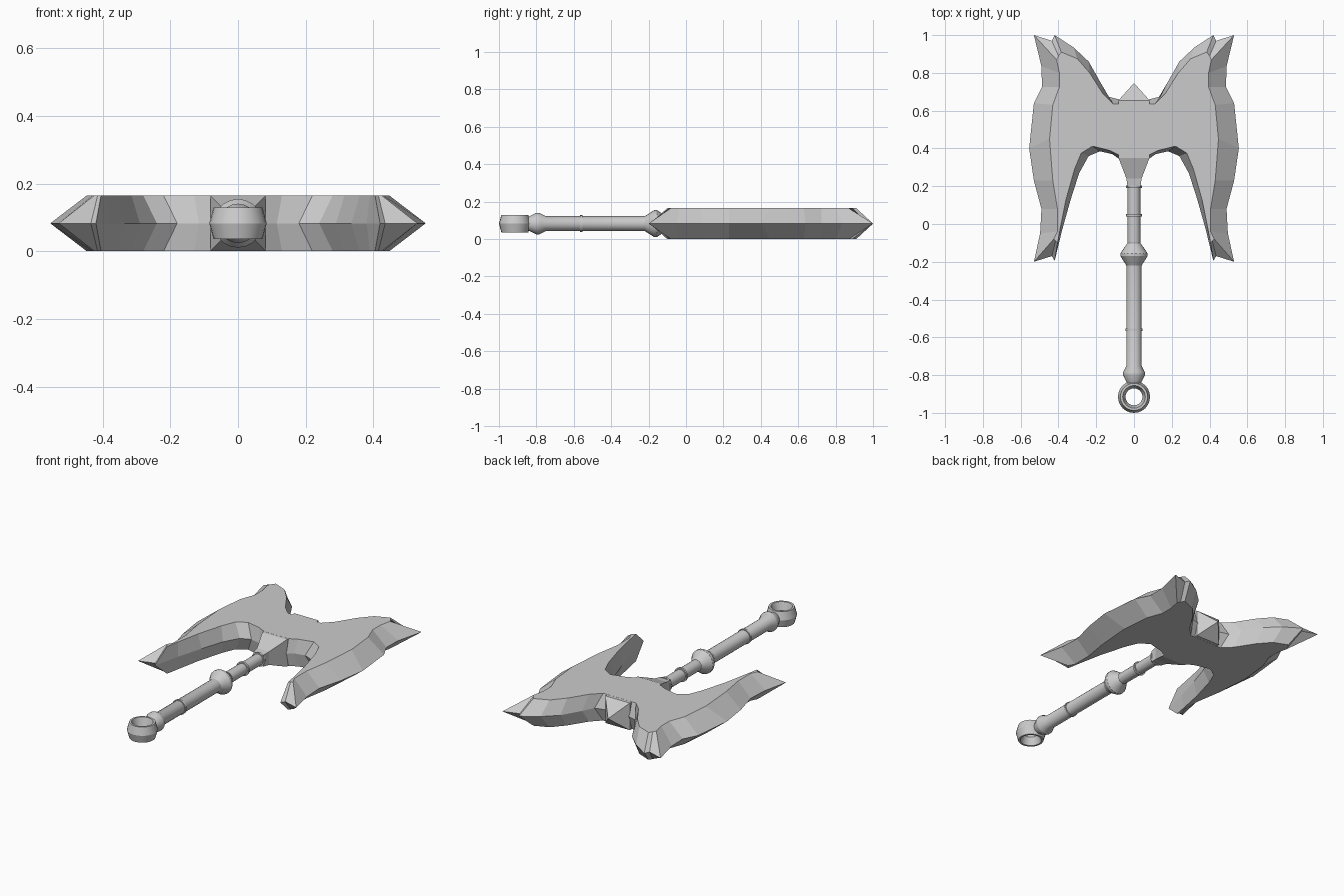
import bpy, bmesh, math

if "Cube" in bpy.data.objects:
    bpy.data.objects.remove(bpy.data.objects["Cube"])

ZC = 0.0825  # mid-plane height
HALF = 0.0825


def finish(name, bm, smooth=False):
    bmesh.ops.recalc_face_normals(bm, faces=bm.faces)
    me = bpy.data.meshes.new(name)
    bm.to_mesh(me)
    bm.free()
    ob = bpy.data.objects.new(name, me)
    bpy.context.collection.objects.link(ob)
    if smooth:
        bpy.ops.object.select_all(action='DESELECT')
        ob.select_set(True)
        bpy.context.view_layer.objects.active = ob
        bpy.ops.object.shade_smooth_by_angle(angle=math.radians(28))
    return ob


def bridge(bm, a, b):
    n = len(a)
    for i in range(n):
        j = (i + 1) % n
        bm.faces.new((a[i], a[j], b[j], b[i]))


def loft(name, rings, caps=True, closed=False, smooth=False):
    bm = bmesh.new()
    vr = [[bm.verts.new(p) for p in r] for r in rings]
    for a, b in zip(vr, vr[1:]):
        bridge(bm, a, b)
    if closed:
        bridge(bm, vr[-1], vr[0])
    elif caps:
        bm.faces.new(vr[0])
        bm.faces.new(vr[-1])
    return finish(name, bm, smooth)


# Double blade: flat outline top and bottom, wider sharp outline at mid height
flat = [(.08, .635), (.11, .635), (.165, .69), (.235, .80), (.30, .875),
        (.385, .91), (.40, .89), (.41, .87), (.395, .80), (.395, .725),
        (.43, .63), (.447, .45), (.43, .23), (.405, .08), (.405, -.04),
        (.425, -.08), (.415, -.09), (.405, -.10), (.39, -.02), (.36, .13),
        (.315, .29), (.28, .375), (.22, .412), (.13, .39), (.08, .365)]
edge = [(.08, .66), (.14, .675), (.175, .745), (.24, .86), (.32, .935),
        (.42, 1.0), (.435, .97), (.53, 1.0), (.49, .835), (.487, .725),
        (.53, .64), (.555, .40), (.53, .23), (.49, .08), (.497, -.05),
        (.53, -.20), (.435, -.17), (.42, -.195), (.38, -.03), (.335, .13),
        (.29, .27), (.24, .36), (.18, .385), (.115, .37), (.08, .345)]


def outline(half, z):
    return [(x, y, z) for x, y in half] + [(-x, y, z) for x, y in reversed(half)]


loft("double_blade", [outline(flat, 0), outline(edge, ZC), outline(flat, 2 * HALF)])


# Square socket in the middle, tapering to the handle, with a pyramid spike
def square(y, r):
    return [(sx * r, y, ZC + sz * r) for sx, sz in ((-1, -1), (1, -1), (1, 1), (-1, 1))]


loft("socket", [square(.195, .034), square(.24, .04), square(.35, .082), square(.655, .082)])
loft("top_spike", [square(.655, .082), square(.745, .001)])


# Turned handle along y: list of (y, radius)
def lathe_y(name, profile, n=20):
    rings = [[(r * math.cos(2 * math.pi * k / n), y, ZC + r * math.sin(2 * math.pi * k / n))
              for k in range(n)] for y, r in profile]
    return loft(name, rings, smooth=True)


lathe_y("handle", [(.22, .034), (-.10, .034), (-.155, .072), (-.17, .072), (-.22, .04),
                   (-.75, .04), (-.785, .058), (-.80, .058), (-.845, .036)])
for i, (y, r) in enumerate([(.197, .042), (.047, .042), (-.56, .045)]):
    lathe_y(f"handle_band_{i + 1}", [(y + .006, r), (y - .006, r)])

# Pommel ring with a hexagonal cross-section
n = 24
section = [(.085, 0), (.072, .047), (.06, .047), (.045, 0), (.06, -.047), (.072, -.047)]
loft("pommel_ring",
     [[(r * math.cos(2 * math.pi * k / n), -.915 + r * math.sin(2 * math.pi * k / n), ZC + z)
       for k in range(n)] for r, z in section], closed=True, smooth=True)
